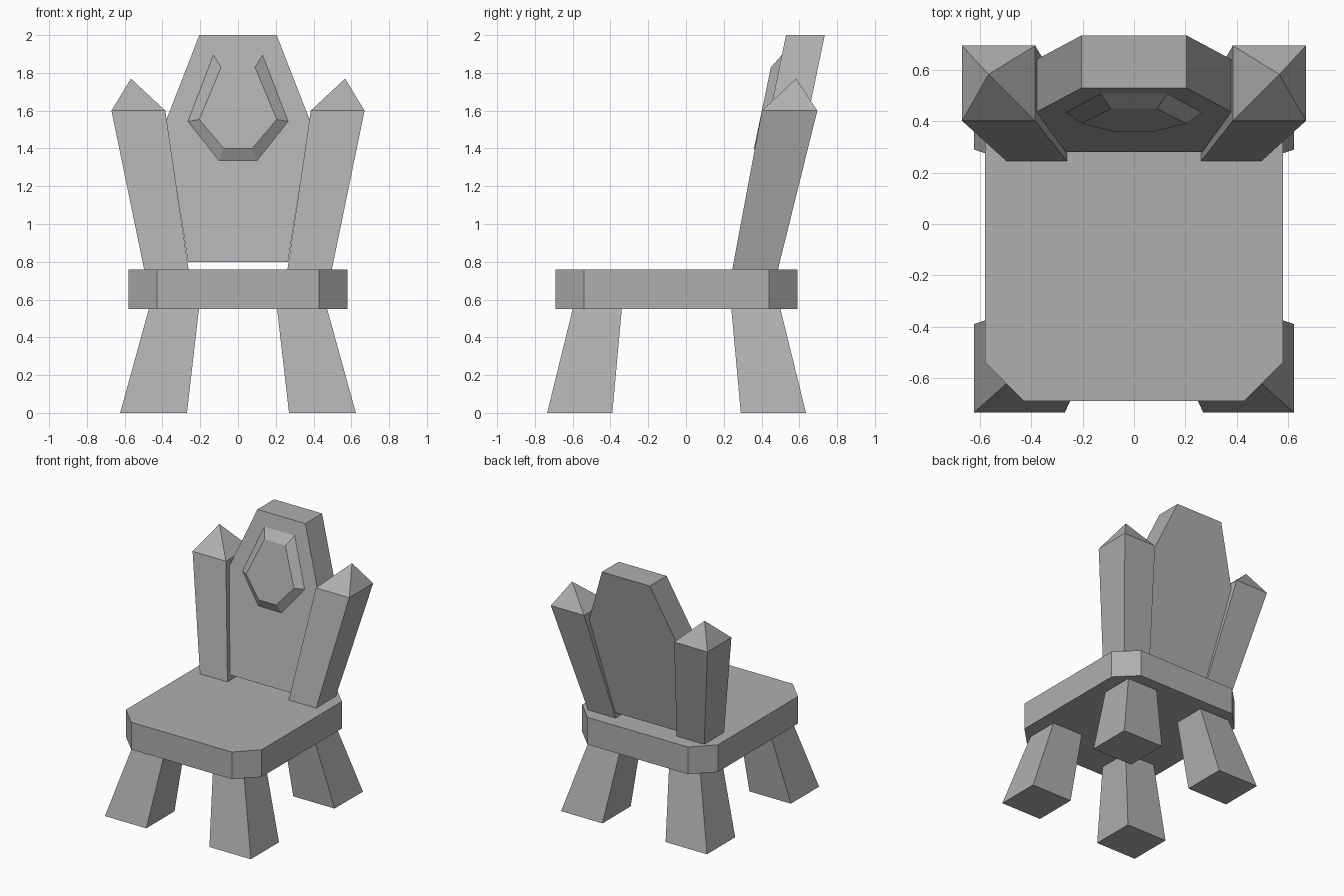
import bpy, bmesh

if "Cube" in bpy.data.objects:
    bpy.data.objects.remove(bpy.data.objects["Cube"])

# Mid-grey stone for every part
stone = bpy.data.materials.new("stone_grey")
stone.diffuse_color = (0.43, 0.43, 0.43, 1)
stone.use_nodes = True
stone.node_tree.nodes["Principled BSDF"].inputs["Base Color"].default_value = stone.diffuse_color


def loft(name, rings, apex=None):
    """Join equal-length rings of points with quads; cap the ends, or end in a point."""
    bm = bmesh.new()
    loops = [[bm.verts.new(p) for p in ring] for ring in rings]
    n = len(loops[0])
    for a, b in zip(loops, loops[1:]):
        for i in range(n):
            j = (i + 1) % n
            bm.faces.new((a[i], a[j], b[j], b[i]))
    bm.faces.new(loops[0][::-1])
    if apex:
        tip = bm.verts.new(apex)
        for i in range(n):
            bm.faces.new((loops[-1][i], loops[-1][(i + 1) % n], tip))
    else:
        bm.faces.new(loops[-1])
    bmesh.ops.recalc_face_normals(bm, faces=bm.faces[:])
    mesh = bpy.data.meshes.new(name)
    bm.to_mesh(mesh)
    bm.free()
    mesh.materials.append(stone)
    obj = bpy.data.objects.new(name, mesh)
    bpy.context.collection.objects.link(obj)
    return obj


def rect(x0, x1, y0, y1, z, side=1):
    return [(side * x, y, z) for x, y in ((x0, y0), (x1, y0), (x1, y1), (x0, y1))]


SEAT_Y = -0.05  # middle of the seat, front to back


# Seat: slab with cut corners
def seat_ring(z):
    w, d, c = 0.58, 0.64, 0.15
    pts = [(w, c - d), (w, d - c), (w - c, d), (c - w, d),
           (-w, d - c), (-w, c - d), (c - w, -d), (w - c, -d)]
    return [(x, y + SEAT_Y, z) for x, y in pts]


loft("seat", [seat_ring(0.55), seat_ring(0.76)])

for side, label in ((-1, "left"), (1, "right")):
    # Splayed, tapered legs
    for fb, end in ((-1, "front"), (1, "back")):
        foot = rect(0.27, 0.624, SEAT_Y + fb * 0.34, SEAT_Y + fb * 0.685, 0, side)
        top = rect(0.207, 0.472, SEAT_Y + fb * 0.29, SEAT_Y + fb * 0.55, 0.55, side)
        loft(f"{end}_leg_{label}", [foot, top])
    # Leaning back posts with pointed tips
    loft(f"back_post_{label}",
         [rect(0.262, 0.497, 0.245, 0.487, 0.76, side),
          rect(0.385, 0.67, 0.402, 0.695, 1.60, side)],
         apex=(side * 0.567, 0.583, 1.77))


# Sloping front plane of the backrest
def on_back(profile, offset):
    """Mirror a half outline (x, z) and lay it on the leaning plane, moved in y."""
    outline = profile + [(-x, z) for x, z in reversed(profile)]
    return [(x, 0.28 + 0.208 * (z - 0.80) + offset, z) for x, z in outline]


# Backrest panel
panel = [(0.265, 0.80), (0.38, 1.55), (0.205, 2.0)]
loft("backrest", [on_back(panel, 0), on_back(panel, 0.205)])

# Raised gem with bevelled rim
gem_rim = [(0.10, 1.335), (0.265, 1.543), (0.13, 1.895)]
gem_face = [(0.075, 1.40), (0.205, 1.553), (0.09, 1.83)]
loft("backrest_gem", [on_back(gem_rim, 0), on_back(gem_face, -0.045)])
